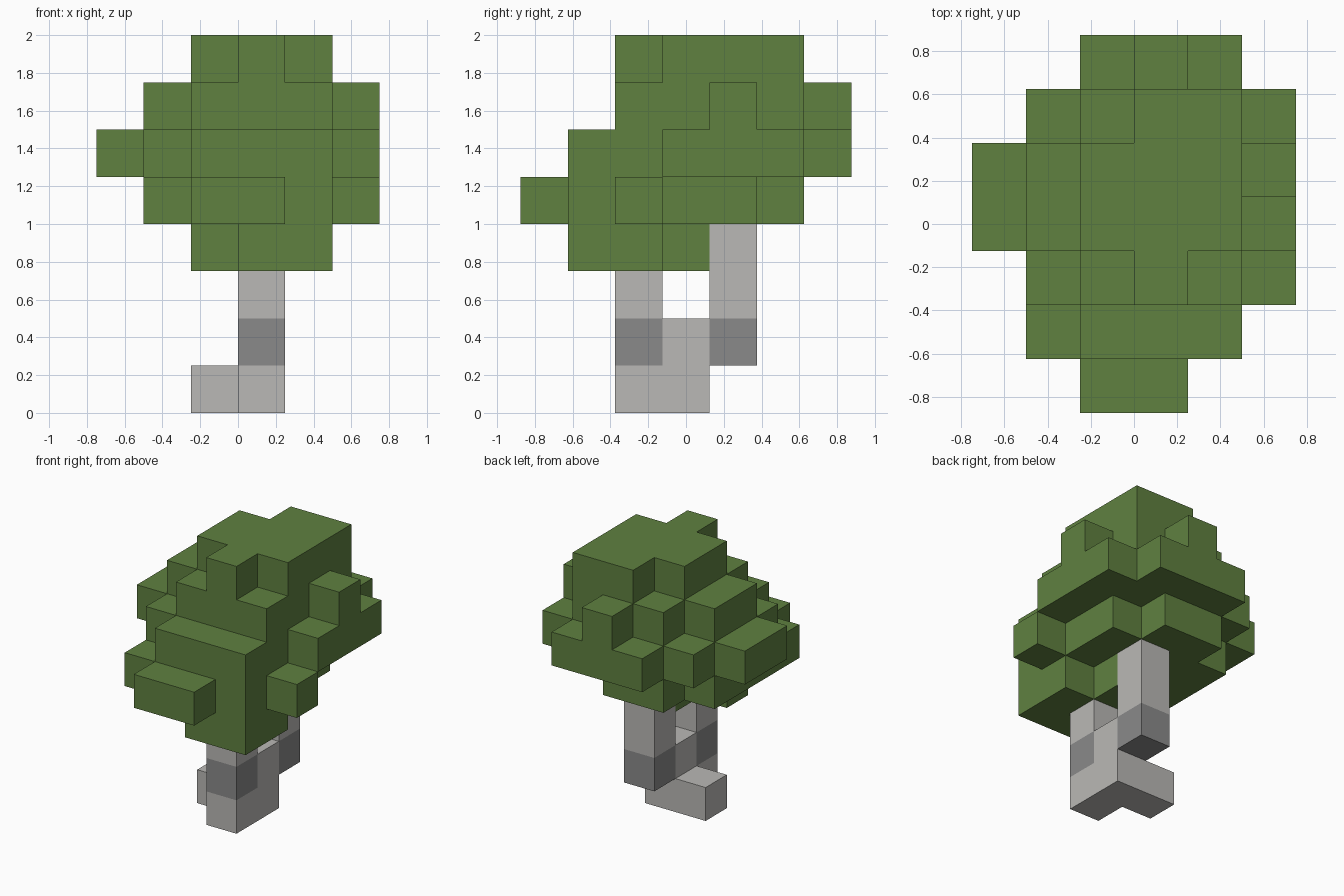
import bpy
import bmesh
from mathutils import Vector

cube = bpy.data.objects.get("Cube")
if cube:
    bpy.data.objects.remove(cube, do_unlink=True)

CELL = 0.25
ORIGIN = Vector((-0.75, -0.875, 0))


def material(name, r, g, b):
    m = bpy.data.materials.new(name)
    m.use_nodes = True
    m.diffuse_color = (r, g, b, 1)
    m.node_tree.nodes["Principled BSDF"].inputs["Base Color"].default_value = (r, g, b, 1)
    return m


def layer(z, first_y, spans):
    """Cells of one layer: an inclusive x span for each row, going back from first_y."""
    return {(x, first_y + i, z)
            for i, (lo, hi) in enumerate(spans) for x in range(lo, hi + 1)}


def column(x, y, z_from, z_to):
    return {(x, y, z) for z in range(z_from, z_to + 1)}


def block_shell(name, cells, solid, mat):
    """Outer skin of a set of cells, leaving out faces hidden by any solid cell."""
    bm = bmesh.new()
    for cell in sorted(cells):
        for axis in range(3):
            for sign in (-1, 1):
                near = list(cell)
                near[axis] += sign
                if tuple(near) in solid:
                    continue
                n, u, v = Vector(), Vector(), Vector()
                n[axis] = sign
                u[(axis + 1) % 3] = 1
                v[(axis + 2) % 3] = sign
                mid = Vector(cell) + Vector((1, 1, 1)) / 2 + n / 2
                corners = (-u - v, u - v, u + v, v - u)
                bm.faces.new([bm.verts.new(ORIGIN + CELL * (mid + c / 2)) for c in corners])
    bmesh.ops.remove_doubles(bm, verts=bm.verts, dist=0.001)
    mesh = bpy.data.meshes.new(name)
    bm.to_mesh(mesh)
    bm.free()
    mesh.materials.append(mat)
    obj = bpy.data.objects.new(name, mesh)
    bpy.context.collection.objects.link(obj)
    return obj


leaf_green = material("leaf green", 0.115, 0.218, 0.051)
bark_pale = material("pale bark", 0.49, 0.482, 0.465)
bark_dark = material("dark bark", 0.254, 0.254, 0.254)

# Leafy crown, from the lowest layer to the top
crown = layer(3, 1, [(3, 4), (2, 4), (3, 3)])
crown |= layer(4, 0, [(2, 3), (1, 4), (1, 5), (1, 4), (1, 4), (2, 3)])
crown |= layer(5, 1, [(2, 4), (1, 4), (0, 5), (0, 5), (1, 5), (2, 4)])
crown |= layer(6, 2, [(2, 4), (1, 4), (1, 5), (2, 4), (3, 3)])
crown |= layer(7, 2, [(3, 3), (2, 4), (2, 4), (3, 4)])

# Forked trunk: front post, middle link, rear post and side root
trunk = column(3, 2, 0, 2) | column(3, 3, 0, 1) | column(3, 4, 1, 3) | {(2, 3, 0)}

# Dark bark band around both posts
bands = {(3, 2, 1), (3, 4, 1)}

solid = crown | trunk
block_shell("crown", crown, solid, leaf_green)
block_shell("trunk", trunk - bands, solid, bark_pale)
block_shell("trunk_bands", bands, solid, bark_dark)
